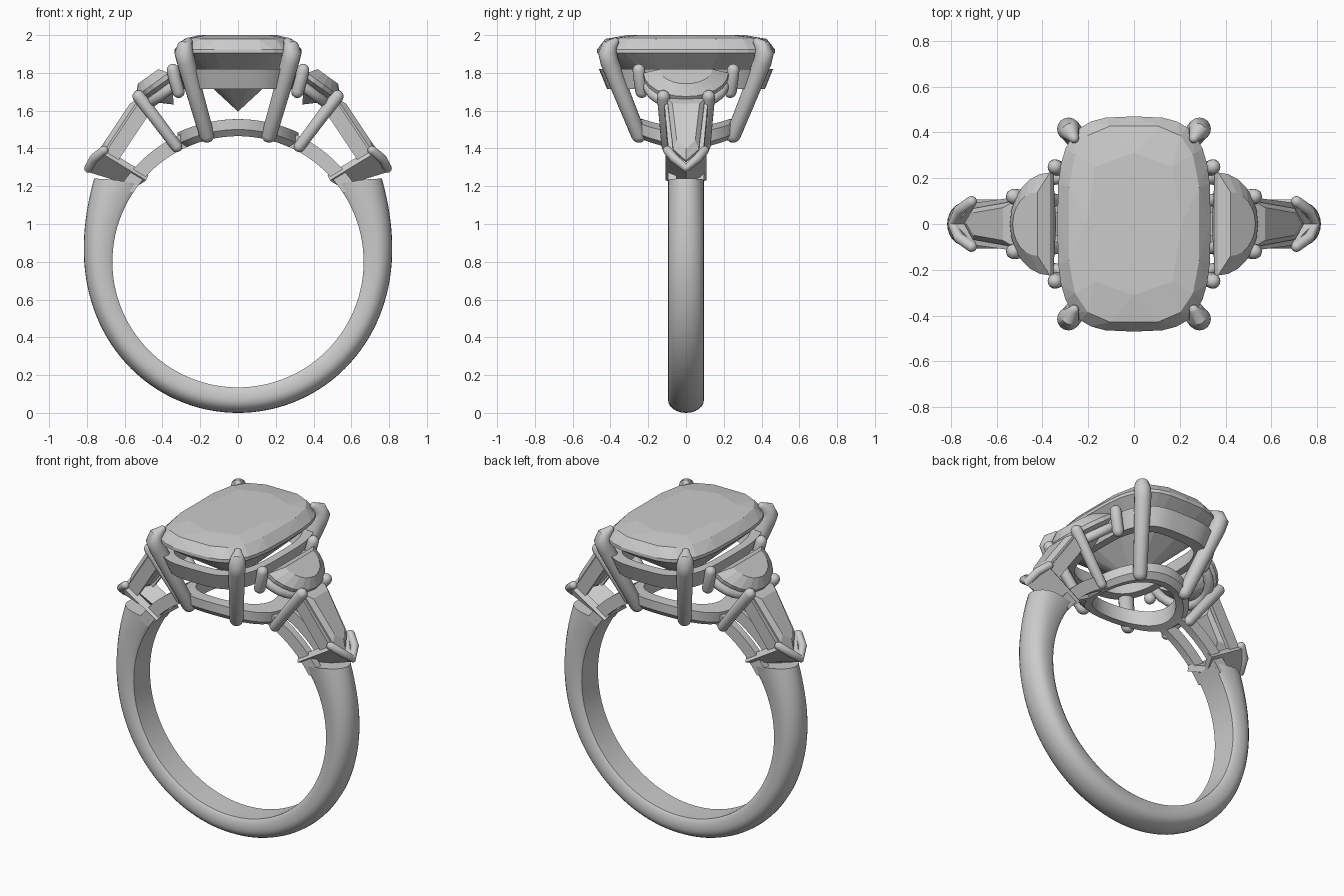
import bpy, bmesh
from math import sin, cos, pi, radians, sqrt, copysign
from mathutils import Vector

if "Cube" in bpy.data.objects:
    bpy.data.objects.remove(bpy.data.objects["Cube"])

metal = bpy.data.materials.new("pale grey")
metal.use_nodes = True
GREY = (0.6, 0.6, 0.6, 1)
metal.diffuse_color = GREY
metal.node_tree.nodes["Principled BSDF"].inputs["Base Color"].default_value = GREY

CENTER_Z, INNER_R = 0.8, 0.665


def finish(name, bm, smooth=True, mirror=""):
    bmesh.ops.recalc_face_normals(bm, faces=bm.faces)
    me = bpy.data.meshes.new(name)
    bm.to_mesh(me)
    bm.free()
    me.materials.append(metal)
    ob = bpy.data.objects.new(name, me)
    bpy.context.collection.objects.link(ob)
    if smooth:
        bpy.ops.object.select_all(action="DESELECT")
        ob.select_set(True)
        bpy.context.view_layer.objects.active = ob
        bpy.ops.object.shade_smooth_by_angle(angle=radians(40))
    if mirror:
        mod = ob.modifiers.new("Mirror", "MIRROR")
        mod.use_axis = ("x" in mirror, "y" in mirror, False)
        mod.use_mirror_merge = False
    return ob


def loft(name, rings, loop=False, **kw):
    """Skin a list of equal cross-sections, capping open ends."""
    bm = bmesh.new()
    vs = [[bm.verts.new(p) for p in r] for r in rings]
    n = len(vs[0])
    pairs = list(zip(vs, vs[1:])) + ([(vs[-1], vs[0])] if loop else [])
    for a, b in pairs:
        for i in range(n):
            j = (i + 1) % n
            bm.faces.new((a[i], a[j], b[j], b[i]))
    if not loop:
        bm.faces.new(vs[0])
        bm.faces.new(vs[-1])
    return finish(name, bm, **kw)


def hull(name, pts, **kw):
    """Faceted stone as the convex hull of its corner points."""
    bm = bmesh.new()
    for p in pts:
        bm.verts.new(p)
    res = bmesh.ops.convex_hull(bm, input=bm.verts)
    bmesh.ops.delete(bm, geom=list({g for g in res["geom_interior"] + res["geom_unused"]
                                    if isinstance(g, bmesh.types.BMVert)}), context="VERTS")
    bmesh.ops.dissolve_limit(bm, angle_limit=radians(1), verts=bm.verts, edges=bm.edges)
    return finish(name, bm, smooth=False, **kw)


def tube(name, pts, radii, sides=16, **kw):
    """Round bar with domed ends."""
    pts = [Vector(p) for p in pts]
    if not isinstance(radii, (list, tuple)):
        radii = [radii] * len(pts)
    whole = pts[-1] - pts[0]
    k = min(range(3), key=lambda i: abs(whole[i]))
    ref = Vector([float(i == k) for i in range(3)])
    rings = []

    def ring(c, t, r):
        u = t.cross(ref).normalized()
        v = t.cross(u)
        rings.append([c + r * (u * cos(2 * pi * i / sides) + v * sin(2 * pi * i / sides))
                      for i in range(sides)])

    last = len(pts) - 1
    dome = [radians(a) for a in (80, 55, 28)]
    for i, (p, r) in enumerate(zip(pts, radii)):
        t = (pts[min(i + 1, last)] - pts[max(i - 1, 0)]).normalized()
        if i == 0:
            for a in dome:
                ring(p - t * r * sin(a), t, r * cos(a))
        ring(p, t, r)
        if i == last:
            for a in reversed(dome):
                ring(p + t * r * sin(a), t, r * cos(a))
    return loft(name, rings, **kw)


def cushion(hx, hy, a, power=3.3):
    f = lambda v: copysign(abs(v) ** (2 / power), v)
    return hx * f(cos(a)), hy * f(sin(a))


def on_arc(x, r):
    return CENTER_Z + sqrt(r * r - x * x)


# Band: flat inside, domed outside, thickening toward the shoulders
band = []
STEPS = 80
for i in range(STEPS + 1):
    s = -1 + 2 * i / STEPS
    thick = 0.135 + 0.08 * abs(s) ** 6
    section = [(0.0, -0.08), (0.0, 0.08), (0.02, 0.095)]
    for j in range(13):
        a = pi * j / 12
        section.append((thick * (0.5 + 0.5 * sin(a)), 0.095 * cos(a)))
    section.append((0.02, -0.095))
    ring = []
    for d, y in section:
        sweep = radians(128 - 8 * d / thick) * s
        r = INNER_R + d
        ring.append((r * sin(sweep), y, CENTER_Z - r * cos(sweep)))
    band.append(ring)
loft("band", band)

# Pointed end plates above the band, with a rounded V lip
outer = [(0.71, -0.095, 1.385), (0.79, 0, 1.295), (0.71, 0.095, 1.385)]
inner = [(0.48, -0.095, 1.245), (0.53, 0, 1.215), (0.48, 0.095, 1.245)]
bm = bmesh.new()
o, n = [bm.verts.new(p) for p in outer], [bm.verts.new(p) for p in inner]
for i in (0, 1):
    bm.faces.new((o[i], o[i + 1], n[i + 1], n[i]))
plate = finish("shoulder_end_plates", bm, smooth=False, mirror="x")
solid = plate.modifiers.new("Solidify", "SOLIDIFY")
solid.thickness, solid.offset = 0.04, 0
tube("v_prongs", [(0.71, -0.098, 1.39), (0.765, -0.06, 1.345), (0.79, 0, 1.295),
                  (0.765, 0.06, 1.345), (0.71, 0.098, 1.39)], 0.024, mirror="x")

# Arched rails joining the band to the centre setting
rail = []
for i in range(13):
    a = radians(33 + 34 * i / 12)
    rail.append([((INNER_R + d) * cos(a), y, CENTER_Z + (INNER_R + d) * sin(a))
                 for d, y in ((0, 0.05), (0, 0.095), (0.075, 0.095), (0.075, 0.05))])
loft("shoulder_rails", rail, mirror="xy")

# Lower gallery: an oval ring bent over the finger hole
gallery = []
for i in range(64):
    a = 2 * pi * i / 64
    ring = []
    for k, r in ((0.76, INNER_R), (0.9, INNER_R), (1, 0.7), (1, 0.755), (0.76, 0.755)):
        x, y = 0.32 * k * cos(a), 0.3 * k * sin(a)
        ring.append((x, y, on_arc(x, r)))
    gallery.append(ring)
loft("lower_gallery", gallery, loop=True)

# Upper gallery rail under the centre stone
upper = []
for i in range(64):
    a = 2 * pi * i / 64
    ring = []
    for k, z in ((0.97, 1.82), (0.88, 1.715), (0.74, 1.715), (0.82, 1.82)):
        x, y = cushion(0.335 * k, 0.475 * k, a)
        ring.append((x, y, z))
    upper.append(ring)
loft("upper_gallery", upper, loop=True)

# Centre stone: cushion outline, stepped rings of facets
pts = [(0, 0, 1.595)]
for kx, ky, z, count, turn in ((0.62, 0.66, 2.0, 8, 0), (0.86, 0.92, 1.98, 16, 0.5),
                               (1, 1, 1.925, 32, 0), (1, 1, 1.905, 32, 0),
                               (0.7, 0.7, 1.81, 16, 0.5)):
    for i in range(count):
        x, y = cushion(0.335 * kx, 0.47 * ky, 2 * pi * (i + turn) / count)
        pts.append((x, y, z))
hull("centre_stone", pts)

# Four claws holding the centre stone
tube("centre_prongs", [(0.165, 0.25, 1.47), (0.225, 0.335, 1.68), (0.275, 0.405, 1.86),
                       (0.286, 0.415, 1.905), (0.28, 0.405, 1.94), (0.262, 0.375, 1.965)],
     [0.04, 0.044, 0.049, 0.05, 0.042, 0.022], mirror="xy")


# Sloping side stones are laid out along a line in the xz plane
def slope(start, end):
    a, b = Vector((start[0], 0, start[1])), Vector((end[0], 0, end[1]))
    d = (b - a).normalized()
    up = Vector((-d.z, 0, d.x))
    return lambda u, v, w: a.lerp(b, u) + Vector((0, v, 0)) + up * w


# Half-moon stones beside the centre stone
moon = slope((0.36, 1.79), (0.535, 1.665))
outline = [(sin(pi * i / 12), 0.225 * cos(pi * i / 12)) for i in range(13)]
pts = [moon(0.35, 0, -0.14)]
for k, w in ((1, -0.012), (1, 0.012), (0.62, 0.06)):
    pts += [moon(0.4 + (u - 0.4) * k, v * k, w) for u, v in outline]
hull("half_moon_stones", pts, mirror="x")
tube("half_moon_rails", [moon(u * 0.88, v * 0.9, -0.06) for u, v in outline], 0.028, mirror="x")
tube("half_moon_prongs", [(0.315, 0.235, 1.7), (0.335, 0.245, 1.77), (0.345, 0.25, 1.815)],
     0.033, mirror="xy")

# Tapered stones with pointed ends on the shoulders
taper = slope((0.515, 1.66), (0.735, 1.33))
shape = [(0, 0.1), (0, -0.1), (0.82, -0.068), (1, 0), (0.82, 0.068)]
pts = []
for k, w in ((0.5, -0.08), (1, -0.01), (1, 0.01), (0.72, 0.035)):
    pts += [taper(0.45 + (u - 0.45) * k, v * k, w) for u, v in shape]
hull("tapered_stones", pts, mirror="x")

# Side walls and cross bar holding the tapered stones
loft("tapered_stone_walls",
     [[taper(u, v + s, w) for s, w in ((-0.012, -0.08), (0.012, -0.08), (0.012, 0), (-0.012, 0))]
      for u, v in ((0, 0.105), (0.85, 0.08))], mirror="xy")
tube("cross_bars", [(0.5, -0.1, 1.645), (0.5, 0.1, 1.645)], 0.022, mirror="x")

# Slanted prongs between the two kinds of side stone
tube("shoulder_prongs", [(0.325, 0.1, 1.41), (0.43, 0.11, 1.55), (0.525, 0.12, 1.675)],
     [0.03, 0.032, 0.034], mirror="xy")
